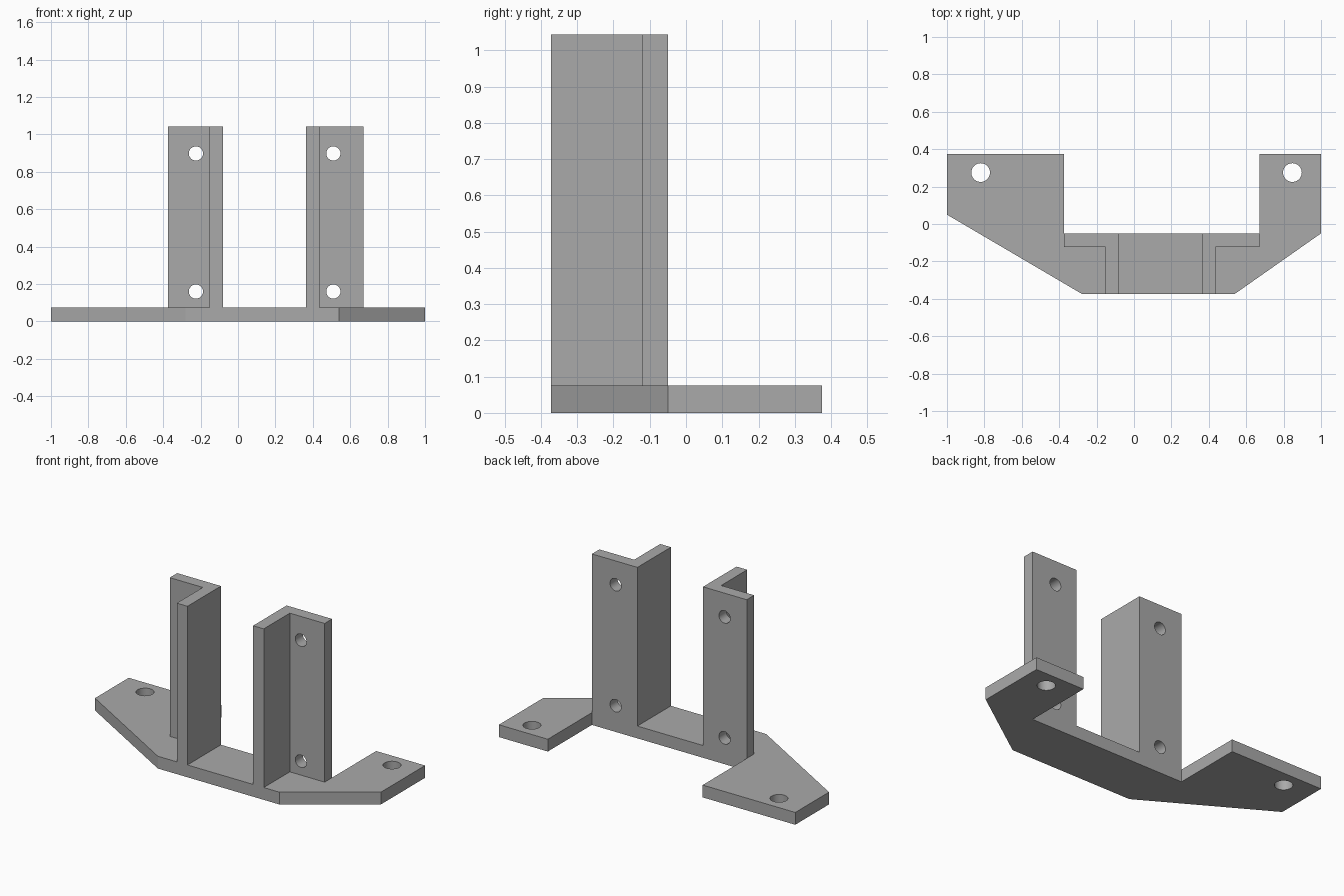
import bpy, bmesh, math

cube = bpy.data.objects.get("Cube")
if cube:
    bpy.data.objects.remove(cube, do_unlink=True)

BASE_TOP = 0.075
POST_TOP = 1.043
BACK = -0.05       # rear face of the posts
FRONT = -0.373     # front edge of the base
WALL = 0.072       # post wall thickness

grey = bpy.data.materials.new("plain grey")
grey.use_nodes = True
colour = (0.4, 0.4, 0.4, 1)
grey.diffuse_color = colour
grey.node_tree.nodes["Principled BSDF"].inputs["Base Color"].default_value = colour


def prism(name, outline, bottom, top):
    """Extrude a plan outline between two heights."""
    bm = bmesh.new()
    face = bm.faces.new([bm.verts.new((x, y, bottom)) for x, y in outline])
    grown = bmesh.ops.extrude_face_region(bm, geom=[face])["geom"]
    verts = [v for v in grown if isinstance(v, bmesh.types.BMVert)]
    bmesh.ops.translate(bm, verts=verts, vec=(0, 0, top - bottom))
    bmesh.ops.recalc_face_normals(bm, faces=bm.faces)
    mesh = bpy.data.meshes.new(name)
    bm.to_mesh(mesh)
    bm.free()
    mesh.materials.append(grey)
    obj = bpy.data.objects.new(name, mesh)
    bpy.context.collection.objects.link(obj)
    return obj


def drill(obj, centre, radius, tilt=0):
    """Cut a round through hole."""
    bpy.ops.mesh.primitive_cylinder_add(
        vertices=32, radius=radius, depth=0.3, location=centre, rotation=(tilt, 0, 0))
    cutter = bpy.context.object
    cutter.hide_render = True
    cutter.data.materials.append(grey)
    cut = obj.modifiers.new("hole", 'BOOLEAN')
    cut.operation = 'DIFFERENCE'
    cut.solver = 'EXACT'
    cut.object = cutter
    bpy.context.view_layer.objects.active = obj
    bpy.ops.object.modifier_apply(modifier=cut.name)
    bpy.data.objects.remove(cutter, do_unlink=True)


def smooth_holes(obj):
    bpy.ops.object.select_all(action='DESELECT')
    obj.select_set(True)
    bpy.context.view_layer.objects.active = obj
    bpy.ops.object.shade_smooth_by_angle(angle=math.radians(30))


# Base plate with two rear feet
base = prism("base_plate", [
    (-1, 0.375), (-1, 0.05), (-0.28, FRONT), (0.54, FRONT), (1, -0.05),
    (1, 0.375), (0.67, 0.375), (0.67, BACK), (-0.375, BACK), (-0.375, 0.375)],
    0, BASE_TOP)
for x in (-0.82, 0.847):
    drill(base, (x, 0.275, BASE_TOP / 2), 0.05)
smooth_holes(base)

# Angle posts: a web running front to back, a flange pointing outwards
for name, inner, outer, hole_x in (("right_angle_post", -0.08, -0.375, -0.225),
                                   ("left_angle_post", 0.363, 0.67, 0.51)):
    web = inner + math.copysign(WALL, outer - inner)
    post = prism(name, [
        (inner, BACK), (inner, FRONT), (web, FRONT),
        (web, BACK - WALL), (outer, BACK - WALL), (outer, BACK)],
        BASE_TOP, POST_TOP)
    for z in (0.16, 0.898):
        drill(post, (hole_x, BACK - WALL / 2, z), 0.038, math.pi / 2)
    smooth_holes(post)
